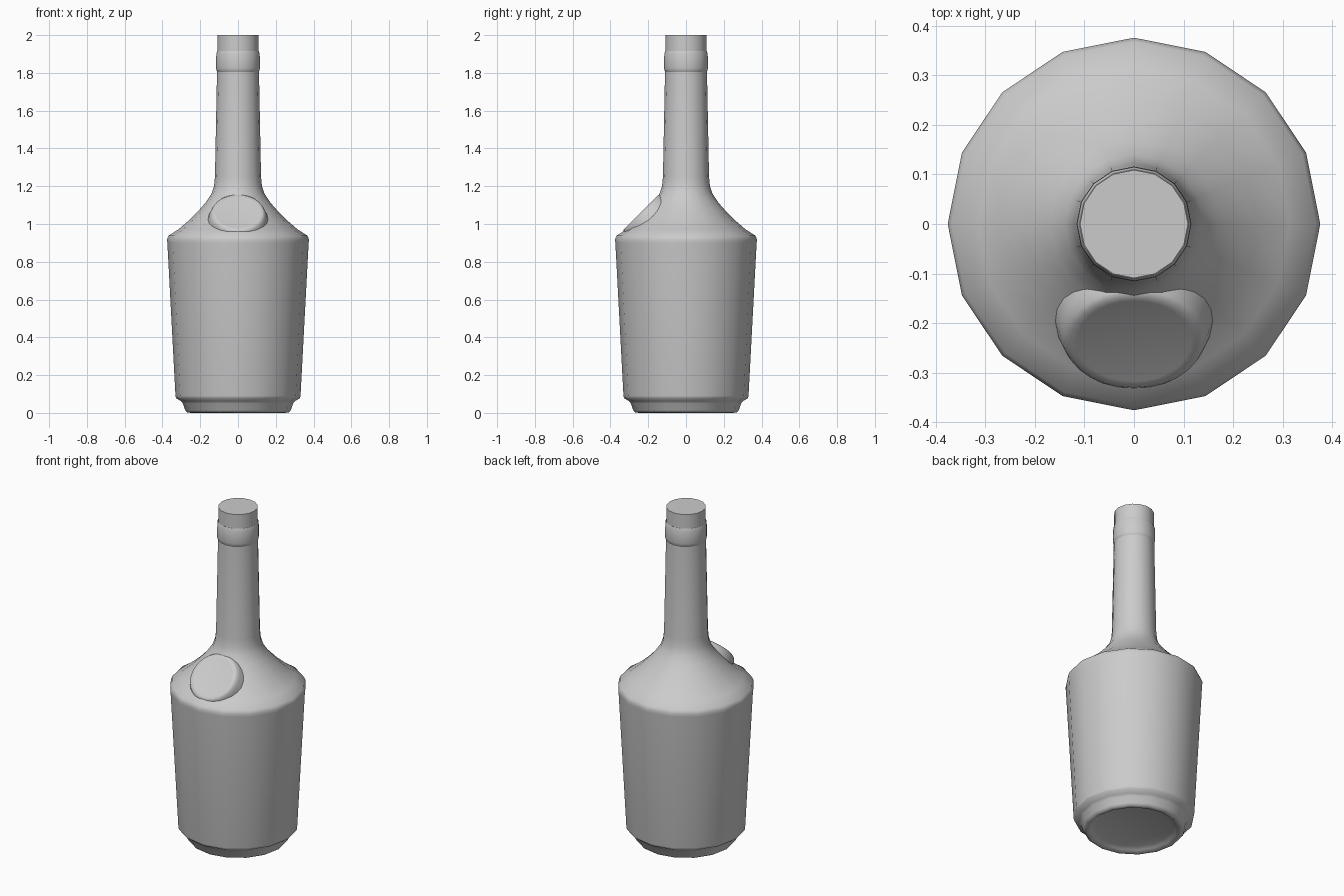
import bpy, bmesh, math
from mathutils import Matrix, Vector

if "Cube" in bpy.data.objects:
    bpy.data.objects.remove(bpy.data.objects["Cube"])


def finish(bm, name, angle):
    bmesh.ops.recalc_face_normals(bm, faces=bm.faces)
    mesh = bpy.data.meshes.new(name)
    bm.to_mesh(mesh)
    bm.free()
    obj = bpy.data.objects.new(name, mesh)
    bpy.context.collection.objects.link(obj)
    bpy.ops.object.select_all(action='DESELECT')
    obj.select_set(True)
    bpy.context.view_layer.objects.active = obj
    bpy.ops.object.shade_smooth_by_angle(angle=math.radians(angle))
    return obj


def lathe(name, profile, sides, matrix=Matrix(), angle=50):
    """Revolve (radius, height) points; both ends are capped."""
    bm = bmesh.new()
    rings = []
    for r, z in profile:
        rings.append([bm.verts.new(matrix @ Vector((
            r * math.cos(math.tau * i / sides),
            r * math.sin(math.tau * i / sides), z))) for i in range(sides)])
    for low, high in zip(rings, rings[1:]):
        for i in range(sides):
            j = (i + 1) % sides
            bm.faces.new((low[i], low[j], high[j], high[i]))
    bm.faces.new(rings[0][::-1])
    bm.faces.new(rings[-1])
    return finish(bm, name, angle)


# Bottle body: recessed base, foot, tapered wall, shoulder and neck
lathe("bottle_body", [
    (0.21, 0.02), (0.235, 0.01), (0.25, 0.0), (0.27, 0.003), (0.28, 0.015),
    (0.292, 0.05), (0.302, 0.062), (0.328, 0.078), (0.331, 0.09),
    (0.374, 0.90), (0.376, 0.918), (0.368, 0.938), (0.315, 0.972),
    (0.25, 1.028), (0.205, 1.075), (0.17, 1.115), (0.14, 1.16),
    (0.127, 1.20), (0.122, 1.25), (0.111, 1.81)], 16)

# Collar near the top of the neck
lathe("neck_collar", [
    (0.105, 1.80), (0.111, 1.805), (0.116, 1.825), (0.115, 1.90),
    (0.110, 1.915), (0.105, 1.915)], 16)

# Stopper
lathe("stopper", [(0.109, 1.90), (0.109, 2.0)], 16)

# Round seal lying on the front of the shoulder
place = Matrix.Translation((0, -0.232, 1.056)) @ Matrix.Rotation(math.radians(45), 4, 'X')
lathe("shoulder_seal", [
    (0.165, -0.07), (0.150, -0.02), (0.141, 0.0), (0.130, 0.008),
    (0.115, 0.006)], 28, place)
